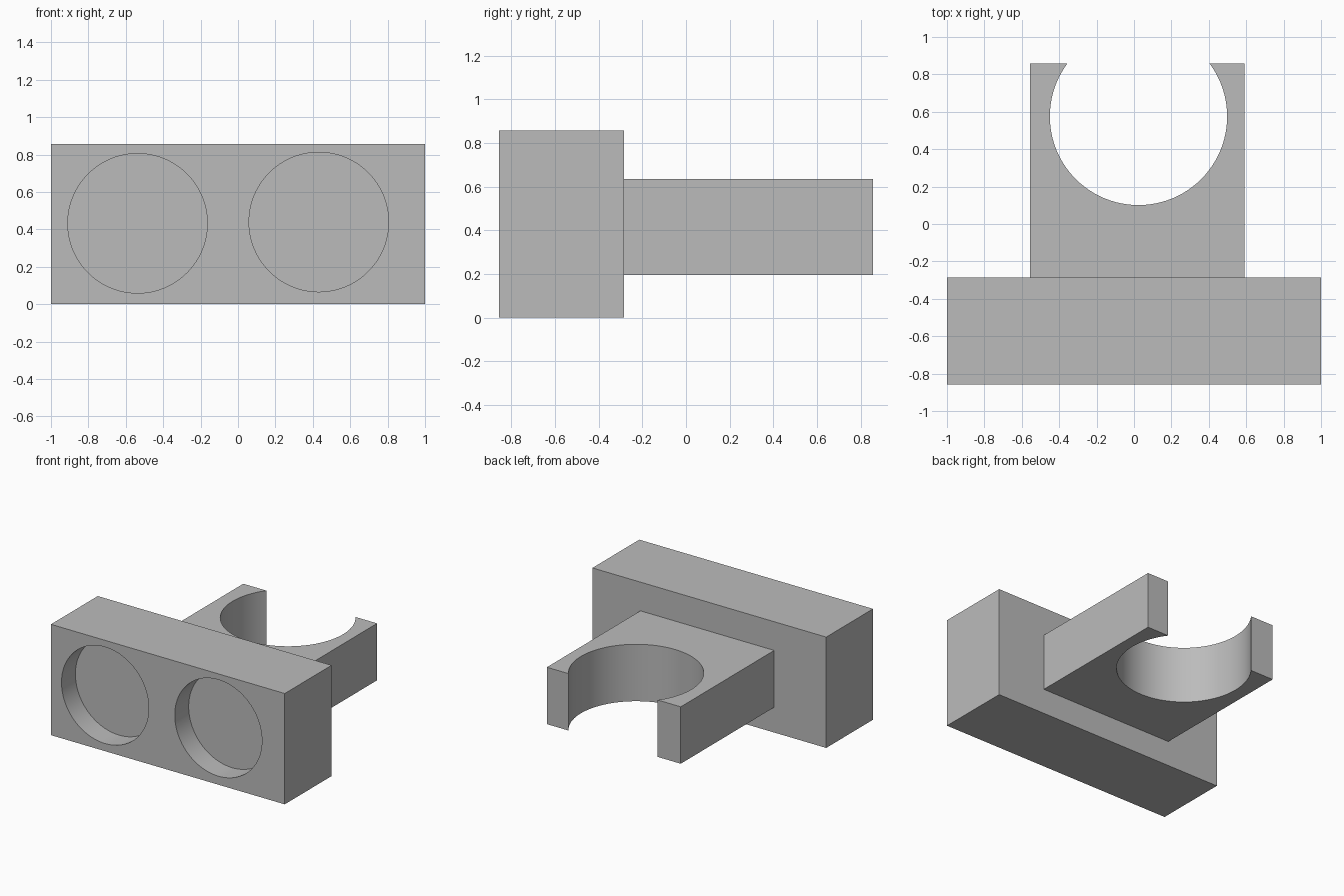
import bpy
import math

cube = bpy.data.objects.get("Cube")
if cube:
    bpy.data.objects.remove(cube, do_unlink=True)

GREY = (0.5, 0.5, 0.5, 1)
grey = bpy.data.materials.new("plain grey")
grey.use_nodes = True
grey.diffuse_color = GREY
grey.node_tree.nodes["Principled BSDF"].inputs["Base Color"].default_value = GREY


def box(name, low, high):
    """Box between two opposite corners."""
    centre = [(a + b) / 2 for a, b in zip(low, high)]
    bpy.ops.mesh.primitive_cube_add(size=1, location=centre)
    obj = bpy.context.object
    obj.name = name
    obj.scale = [b - a for a, b in zip(low, high)]
    bpy.ops.object.transform_apply(location=False, rotation=False, scale=True)
    obj.data.materials.append(grey)
    return obj


def bore(target, centre, radius, depth, tilt=0):
    """Cut a round hole out of the target."""
    bpy.ops.mesh.primitive_cylinder_add(
        vertices=96, radius=radius, depth=depth,
        location=centre, rotation=(tilt, 0, 0))
    cutter = bpy.context.object
    cutter.data.materials.append(grey)
    cutter.hide_render = True
    cut = target.modifiers.new("bore", 'BOOLEAN')
    cut.operation = 'DIFFERENCE'
    cut.solver = 'EXACT'
    cut.object = cutter
    bpy.ops.object.select_all(action='DESELECT')
    bpy.context.view_layer.objects.active = target
    target.select_set(True)
    bpy.ops.object.modifier_apply(modifier=cut.name)
    bpy.data.objects.remove(cutter, do_unlink=True)


# Wide front block with two shallow round pockets
FRONT, POCKET = -0.857, 0.17
block = box("front_block", (-1, FRONT, 0), (1, -0.285, 0.857))
for x, z in ((-0.537, 0.432), (0.432, 0.439)):
    bore(block, (x, FRONT, z), 0.373, 2 * POCKET, math.pi / 2)

# Rear arm ending in an open round clip
arm = box("clip_arm", (-0.555, -0.285, 0.195), (0.59, 0.857, 0.635))
bore(arm, (0.024, 0.575, 0.415), 0.474, 1)

# Smooth bores, sharp edges
bpy.ops.object.select_all(action='DESELECT')
for obj in (block, arm):
    obj.select_set(True)
bpy.context.view_layer.objects.active = block
bpy.ops.object.shade_smooth_by_angle(angle=math.radians(30))
